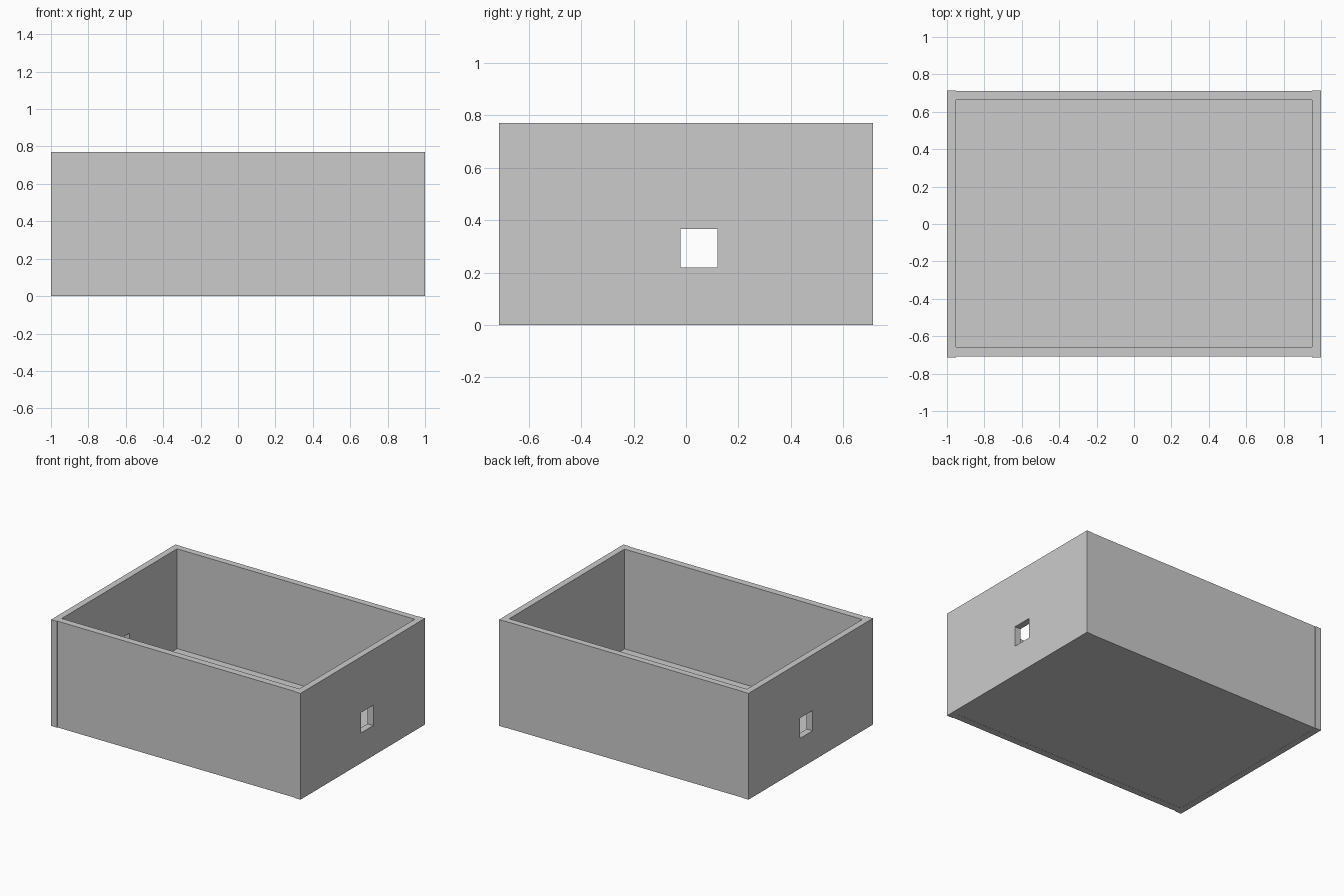
import bpy, bmesh

if "Cube" in bpy.data.objects:
    bpy.data.objects.remove(bpy.data.objects["Cube"])

W, D, H = 1.0, 0.713, 0.77      # half width, half depth, height
T = 0.047                       # panel thickness


def box(name, x, y, z):
    """Box from (min, max) ranges on each axis."""
    bpy.ops.mesh.primitive_cube_add(size=1)
    ob = bpy.context.object
    ob.name = name
    ranges = (x, y, z)
    ob.location = [(a + b) / 2 for a, b in ranges]
    ob.scale = [b - a for a, b in ranges]
    bpy.ops.object.transform_apply(location=True, rotation=False, scale=True)
    return ob


def holed_wall(name, x0, x1, outer, hole):
    """Upright panel in the y-z plane with a rectangular through hole."""
    bm = bmesh.new()

    def loop(x, r):
        y0, y1, z0, z1 = r
        return [bm.verts.new((x, y, z)) for y, z in ((y0, z0), (y1, z0), (y1, z1), (y0, z1))]

    # closed chain of loops: outer near, outer far, hole far, hole near
    loops = [loop(x0, outer), loop(x1, outer), loop(x1, hole), loop(x0, hole)]
    for k in range(4):
        a, b = loops[k], loops[(k + 1) % 4]
        for i in range(4):
            j = (i + 1) % 4
            bm.faces.new((a[i], a[j], b[j], b[i]))
    bmesh.ops.recalc_face_normals(bm, faces=bm.faces)
    me = bpy.data.meshes.new(name)
    bm.to_mesh(me)
    bm.free()
    ob = bpy.data.objects.new(name, me)
    bpy.context.collection.objects.link(ob)
    return ob


# side walls with square handle holes
for name, x0 in (("left_wall", -W), ("right_wall", W - T)):
    holed_wall(name, x0, x0 + T, (-D, D, 0, H), (-0.021, 0.121, 0.219, 0.366))

# front and back walls fit between the sides, very slightly recessed
inner = (-W + T, W - T)
box("front_wall", inner, (-D + 0.005, -D + 0.055), (0, H))
box("back_wall", inner, (D - 0.05, D - 0.003), (0, H))

# floor panel inside the walls
box("floor", inner, (-D + 0.055, D - 0.05), (0.001, T))
